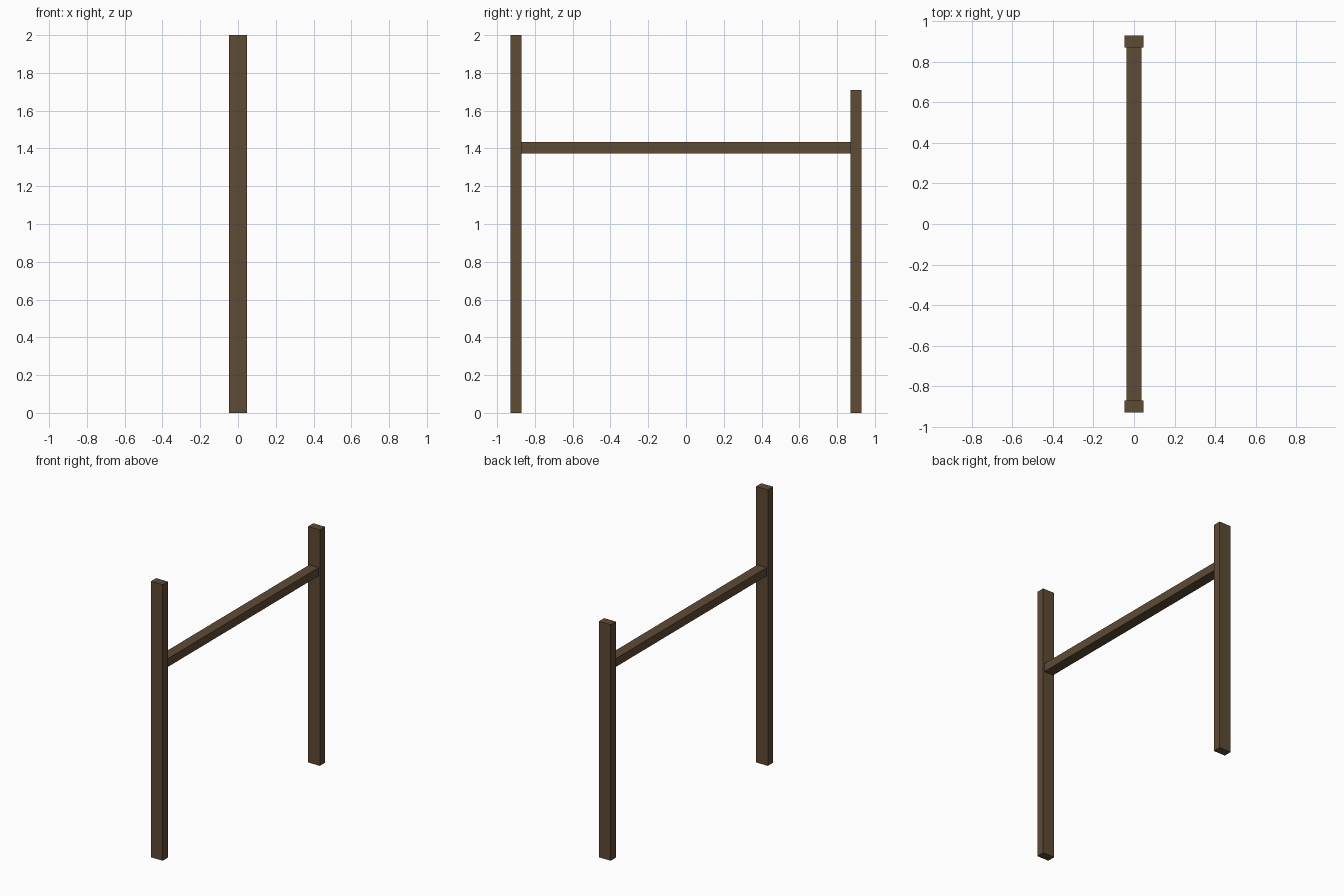
import bpy

if "Cube" in bpy.data.objects:
    bpy.data.objects.remove(bpy.data.objects["Cube"])

wood = bpy.data.materials.new("dark brown wood")
wood.diffuse_color = (0.112, 0.069, 0.036, 1.0)
wood.use_nodes = True
wood.node_tree.nodes["Principled BSDF"].inputs["Base Color"].default_value = wood.diffuse_color


def beam(name, lo, hi):
    """Square-edged timber spanning two opposite corners."""
    centre = [(a + b) / 2 for a, b in zip(lo, hi)]
    bpy.ops.mesh.primitive_cube_add(size=1, location=centre)
    ob = bpy.context.object
    ob.name = name
    ob.scale = [b - a for a, b in zip(lo, hi)]
    bpy.ops.object.transform_apply(location=False, rotation=False, scale=True)
    ob.data.materials.append(wood)


# Upright posts: tall one at the front, shorter one at the back
for name, y, height in (("front_post", -0.9, 2.0), ("back_post", 0.9, 1.71)):
    beam(name, (-0.047, y - 0.03, 0), (0.047, y + 0.03, height))

# Crossbar butting against the inner faces of the posts
beam("crossbar", (-0.0375, -0.87, 1.374), (0.0375, 0.87, 1.434))
